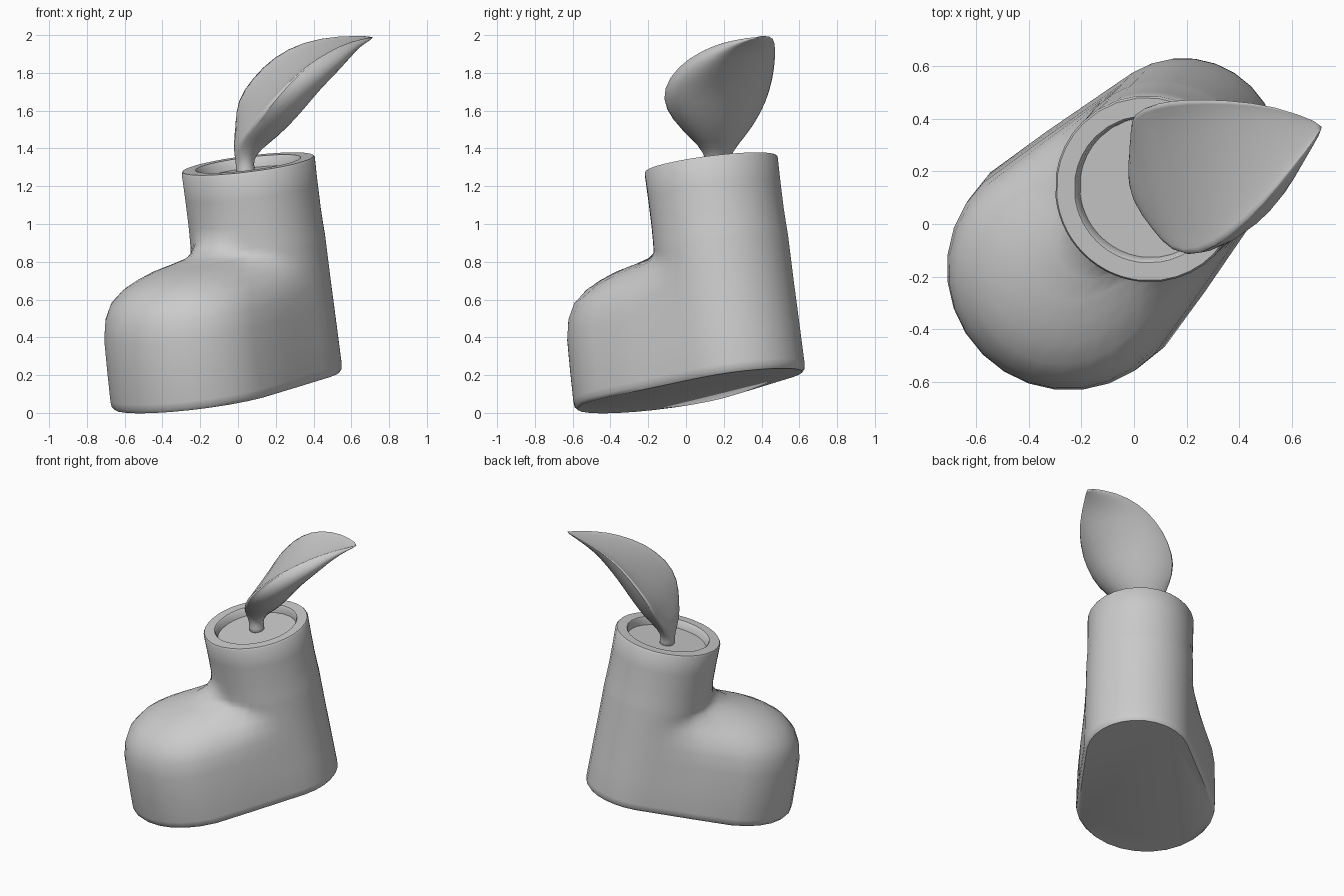
import bpy, bmesh
from math import sin, cos, pi, radians, sqrt, atan2
from mathutils import Vector, Matrix

if "Cube" in bpy.data.objects:
    bpy.data.objects.remove(bpy.data.objects["Cube"])


def loft(name, rings, angle):
    """Skin a stack of closed rings, cap both ends, smooth by angle."""
    bm = bmesh.new()
    rows = [[bm.verts.new(p) for p in ring] for ring in rings]
    n = len(rows[0])
    for a, b in zip(rows, rows[1:]):
        for i in range(n):
            j = (i + 1) % n
            bm.faces.new((a[i], a[j], b[j], b[i]))
    bm.faces.new(rows[0][::-1])
    bm.faces.new(rows[-1])
    bmesh.ops.recalc_face_normals(bm, faces=bm.faces)
    mesh = bpy.data.meshes.new(name)
    bm.to_mesh(mesh)
    bm.free()
    obj = bpy.data.objects.new(name, mesh)
    bpy.context.collection.objects.link(obj)
    bpy.ops.object.select_all(action='DESELECT')
    obj.select_set(True)
    bpy.context.view_layer.objects.active = obj
    bpy.ops.object.shade_smooth_by_angle(angle=radians(angle))
    return obj


# Directions around the ankle: even over the heel, following the toe in front
HEEL_DIRS = [pi * i / 14 for i in range(15)]
TOE = [(.46 * cos(t), -.57 + .46 * sin(t)) for t in
       (pi + pi * i / 14 for i in range(15))]
LEFT = [pi + .16 * k for k in range(1, 5)]
RIGHT = [2 * pi - .16 * k for k in range(4, 0, -1)]
DIRS = HEEL_DIRS + LEFT + [atan2(y, x) % (2 * pi) for x, y in TOE] + RIGHT
DIRS = sorted(set(DIRS))


def boot_ring(z, heel, toe_y, toe, steps=60):
    """Outline wrapped around a heel circle and a toe circle."""
    reach = []
    for t in DIRS:
        best = heel
        for k in range(steps + 1):
            f = k / steps
            c, r = toe_y * f, heel + (toe - heel) * f
            along = c * sin(t)
            h = r * r - c * c + along * along
            if h >= 0:
                best = max(best, along + sqrt(h))
        reach.append(best - heel)
    # pinch the sides towards the tube near the ankle
    peak, p = max(reach) or 1, max(0, z - .56) * 4
    return [Vector((cos(t), sin(t), 0)) * (heel + e * (e / peak) ** p)
            + Vector((0, 0, z)) for t, e in zip(DIRS, reach)]


# Boot: sole, rounded toe, ankle tube, rim and recessed floor (z, heel r, toe y, toe r)
boot_rows = [
    (-.014, .345, -.58, .45), (.004, .36, -.58, .465),
    (.035, .363, -.58, .468), (.2, .362, -.58, .465), (.36, .361, -.58, .46),
    (.46, .36, -.575, .445), (.54, .36, -.57, .41), (.605, .36, -.55, .36),
    (.645, .36, -.53, .30), (.675, .36, -.50, .24), (.695, .36, -.45, .18),
    (.712, .36, -.37, .15), (.74, .359, -.23, .20), (.79, .357, -.06, .31),
    (.86, .355, 0, .355), (1.0, .355, 0, .355), (1.135, .357, 0, .357),
    (1.146, .35, 0, .35), (1.146, .282, 0, .282), (1.136, .274, 0, .274),
    (1.09, .268, 0, .268),
]
boot = loft("boot", [boot_ring(*r) for r in boot_rows], 50)
boot.matrix_world = (Matrix.Translation((.194, .273, .19))
                     @ Matrix.Rotation(radians(-45), 4, 'Z')
                     @ Matrix.Rotation(radians(10), 4, 'X'))


def leaf_ring(near, rib, far, fill, n=8):
    """Section: rounded underside through the rib, shallow hollow upper side."""
    a, r, b = Vector(near), Vector(rib), Vector(far)
    mid = (a + b) / 2
    top = r.lerp(mid, fill)
    a, b = mid + (a - mid) * 1.04, mid + (b - mid) * 1.04
    ring = []
    for i in range(2 * n):
        t = pi * i / n
        depth = (r - mid) * sin(t) if i <= n else (top - mid) * -sin(t)
        ring.append(mid + (a - mid) * cos(t) + depth)
    return ring


# Sprout: stem flaring into a cupped leaf (near edge, rib, far edge, fill;
# fill 2 gives a round stem, below 1 a hollow upper side)
leaf_rows = [
    ((.04, .10, 1.25), (.10, .16, 1.25), (.04, .22, 1.25), 1.9),
    ((.04, .11, 1.29), (.09, .16, 1.29), (.04, .21, 1.29), 2),
    ((.03, .11, 1.34), (.08, .16, 1.34), (.03, .22, 1.34), 1.9),
    ((.01, .07, 1.42), (.13, .17, 1.40), (-.005, .28, 1.43), 1.25),
    ((.07, -.02, 1.50), (.22, .17, 1.47), (-.01, .36, 1.53), 1.1),
    ((.14, -.11, 1.61), (.33, .17, 1.59), (-.01, .42, 1.65), .98),
    ((.23, -.12, 1.72), (.42, .18, 1.71), (.065, .455, 1.77), .9),
    ((.35, -.04, 1.84), (.51, .21, 1.80), (.18, .47, 1.89), .85),
    ((.48, .08, 1.92), (.58, .25, 1.88), (.34, .47, 1.97), .8),
    ((.59, .21, 1.97), (.645, .31, 1.945), (.53, .45, 2.0), .75),
    ((.715, .36, 1.99), (.72, .37, 1.985), (.715, .38, 1.995), .7),
]
leaf = loft("leaf_sprout", [leaf_ring(*r) for r in leaf_rows], 80)
leaf.modifiers.new("smooth", 'SUBSURF').render_levels = 1
